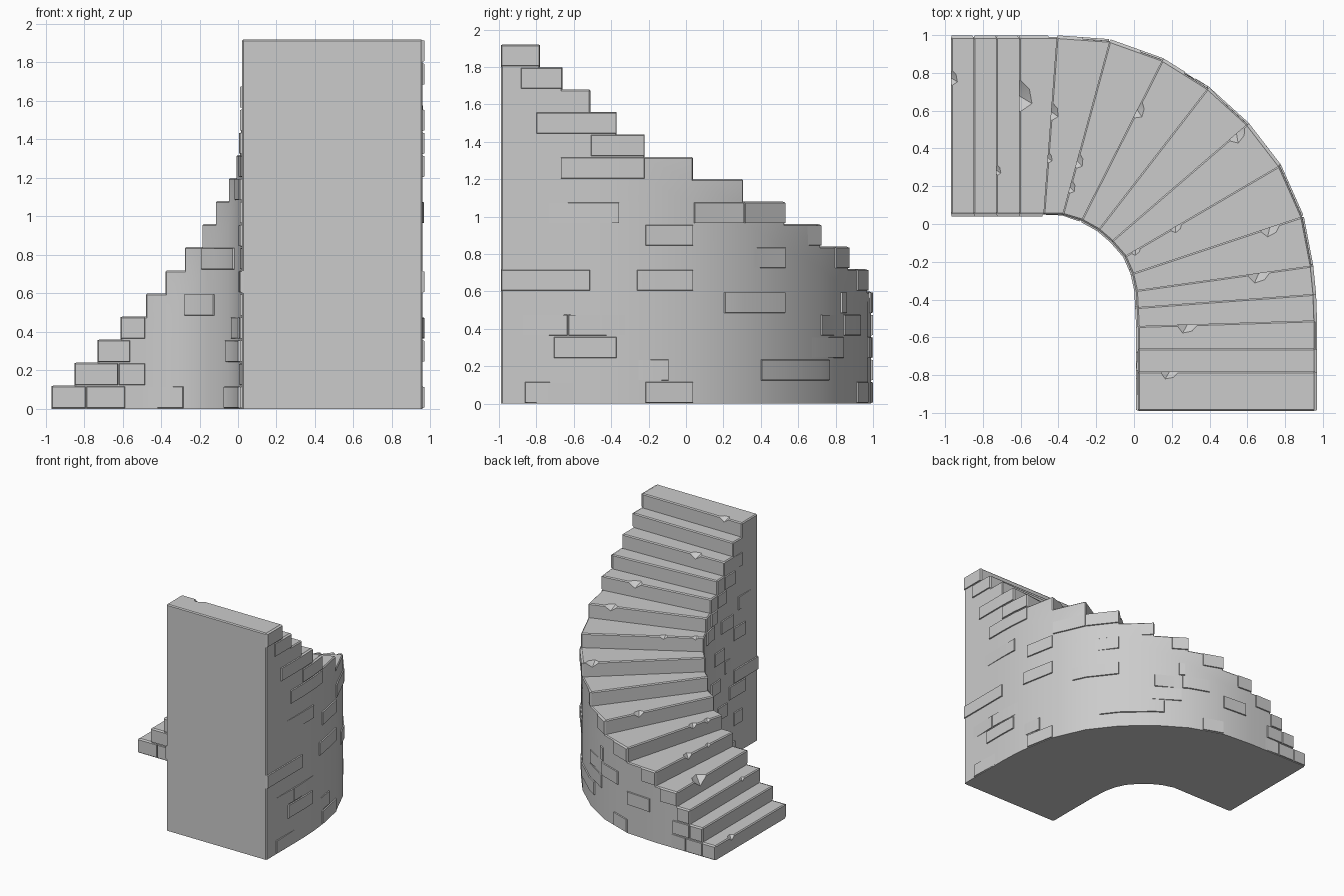
import bpy, bmesh, math
from mathutils import Vector

cube = bpy.data.objects.get("Cube")
if cube:
    bpy.data.objects.remove(cube, do_unlink=True)

RISE = 0.12
STEPS = 16

# Nosing line of every step: inner end, outer end (last one is the tall end wall)
LINES = [
    (-.97, .05, -.97, .99), (-.85, .05, -.85, .99), (-.73, .05, -.73, .99),
    (-.61, .05, -.61, .99), (-.48, .05, -.41, .99), (-.38, .05, -.13, .97),
    (-.28, .02, .15, .87), (-.19, -.03, .39, .72), (-.12, -.09, .60, .53),
    (-.05, -.17, .77, .31), (-.01, -.26, .89, .04), (.01, -.35, .94, -.22),
    (.015, -.44, .955, -.37), (.02, -.54, .96, -.51), (.02, -.66, .96, -.66),
    (.02, -.78, .96, -.78), (.02, -.99, .96, -.99)]

# Broken chips along each nosing: position from inner to outer end, size
CHIPS = {1: [(.77, .035)], 3: [(.25, .025)], 4: [(.67, .07)], 5: [(.32, .025), (.58, .04)],
         6: [(.16, .03), (.31, .035)], 7: [(.69, .04)], 9: [(.92, .045)],
         10: [(.07, .025), (.33, .03)], 11: [(.81, .045)], 12: [(.70, .05)],
         14: [(.28, .045)], 16: [(.18, .04)]}

stone = bpy.data.materials.new("grey stone")
stone.use_nodes = True
GREY = (0.6, 0.6, 0.6, 1)
stone.diffuse_color = GREY
stone.node_tree.nodes["Principled BSDF"].inputs["Base Color"].default_value = GREY


def make_object(name, bm):
    mesh = bpy.data.meshes.new(name)
    bmesh.ops.recalc_face_normals(bm, faces=bm.faces)
    bm.to_mesh(mesh)
    bm.free()
    mesh.materials.append(stone)
    obj = bpy.data.objects.new(name, mesh)
    bpy.context.collection.objects.link(obj)
    bpy.ops.object.select_all(action='DESELECT')
    obj.select_set(True)
    bpy.context.view_layer.objects.active = obj
    bpy.ops.object.shade_smooth_by_angle(angle=math.radians(30))


def wall_point(side, u):
    """Point and outward direction on a side wall, u counted in steps."""
    i = min(int(u), STEPS)
    p = Vector(LINES[i - 1]).lerp(Vector(LINES[i]), u - i)
    inner, outer = Vector((p[0], p[1], 0)), Vector((p[2], p[3], 0))
    out = (outer - inner).normalized()
    return (outer, out) if side == "outer" else (inner, -out)


# Stair body: treads, risers, side walls in courses, end wall and underside
bm = bmesh.new()


def corner(side, i, k):
    return wall_point(side, i)[0] + Vector((0, 0, k * RISE))


def face(points):
    bm.faces.new([bm.verts.new(p) for p in points])


def nosing(i):
    """Front edge of a step as seen from its tread and its riser, with chips cut in."""
    start, end = corner("inner", i, i), corner("outer", i, i)
    along = (end - start).normalized()
    back = Vector((along.y, -along.x, 0))
    on_tread, on_riser = [start], [start]
    for t, size in CHIPS.get(i, []):
        mid = start.lerp(end, t)
        a, b = mid - along * size * 1.3, mid + along * size * 1.3
        c = mid - along * size * 0.6 + back * size
        d = mid + along * size * 0.5 + back * size * 0.8
        low = mid - Vector((0, 0, size * 0.9))
        on_tread += [a, c, d, b]
        on_riser += [a, low, b]
        for tri in ((a, c, low), (c, d, low), (d, b, low)):
            face(tri)
    return on_tread + [end], on_riser + [end]


for i in range(1, STEPS + 1):
    for side in ("inner", "outer"):
        for k in range(i):
            face([corner(side, i, k), corner(side, i + 1, k),
                  corner(side, i + 1, k + 1), corner(side, i, k + 1)])
    on_tread, on_riser = nosing(i)
    face(on_tread + [corner("outer", i + 1, i), corner("inner", i + 1, i)])
    face(on_riser + [corner("outer", i, i - 1), corner("inner", i, i - 1)])
    face([corner("inner", i, 0), corner("outer", i, 0),
          corner("outer", i + 1, 0), corner("inner", i + 1, 0)])
    end = STEPS + 1
    face([corner("inner", end, i - 1), corner("outer", end, i - 1),
          corner("outer", end, i), corner("inner", end, i)])
bmesh.ops.remove_doubles(bm, verts=bm.verts, dist=0.0005)
bmesh.ops.recalc_face_normals(bm, faces=bm.faces)
edges = [e for e in bm.edges if e.is_convex and e.calc_face_angle(0) > 1.25
         and max(v.co.z for v in e.verts) > 0.01]
bmesh.ops.bevel(bm, geom=edges, offset=0.008, segments=1, profile=0.5,
                affect='EDGES', clamp_overlap=True)
make_object("stair_body", bm)

# Raised stones by course: start, end; a third value 1 makes the stone sink flush at its end
OUTER = {
    0: [(1, 2), (2, 3.3), (3.3, 4.6, 1), (6, 6.6), (11, 12), (16.4, 14, 1)],
    1: [(2, 3), (3, 4.2), (7.7, 9.6), (11.5, 12.5, 1)],
    2: [(3, 4), (5.2, 6), (7.2, 8.6, 1), (13, 15.4)],
    3: [(4, 4.8), (6.4, 7.2), (8, 7.2, 1), (14.8, 12, 1), (14.8, 17, 1)],
    4: [(5, 5.5), (7.1, 7.3), (9, 10.4)],
    5: [(6, 6.6), (11, 12.3), (14, 17)],
    6: [(7, 7.5), (9, 10, 1)],
    7: [(8, 8.5, 1), (11, 12)],
    8: [(9, 10), (10, 11), (12.9, 16.5, 1)],
    10: [(12, 15.1)], 11: [(12, 14)], 12: [(13, 16.1)],
    14: [(15, 16.5)], 15: [(16, 17)]}
INNER = {
    0: [(1, 2.5), (2.5, 4.2), (7, 4.2, 1), (9.7, 12), (14, 15.2)],
    1: [(2, 3.9), (3.9, 5), (13, 14.5, 1)],
    2: [(3, 4.4), (9.8, 12), (15, 16)],
    3: [(4, 5), (10.5, 12), (13, 14.3)],
    4: [(7, 9), (14.5, 16.2)],
    5: [(12, 13.4), (15, 17)],
    6: [(8, 10.8), (14, 15, 1)],
    7: [(12.5, 14)], 8: [(15, 16.2)], 9: [(11, 12.5), (13.5, 15)],
    10: [(12, 13), (15.5, 17, 1)], 11: [(13, 14.2)], 12: [(14, 15.2)],
    13: [(16, 14.8, 1)]}


def add_stone(bm, side, course, start, end, sinks=0):
    lo, hi = min(start, end), max(start, end)
    us = [lo] + [n for n in range(1, STEPS + 1) if lo < n < hi] + [hi]
    z0, z1 = course * RISE, (course + 1) * RISE
    rings = []
    for j, u in enumerate(us):
        p, out = wall_point(side, u)
        proud = 0.009 - sinks * 0.012 * (u - start) / (end - start)
        # front face is inset a little so the stone has chamfered edges
        along = Vector((0, 0, 0))
        if j in (0, len(us) - 1):
            toward = wall_point(side, us[1] if j == 0 else us[-2])[0] - p
            along = toward.normalized() * 0.005
        front = p + along + out * proud
        behind = p - out * 0.01
        ring = [behind + Vector((0, 0, z0 + 0.002)), front + Vector((0, 0, z0 + 0.007)),
                front + Vector((0, 0, z1 - 0.007)), behind + Vector((0, 0, z1 - 0.002))]
        rings.append([bm.verts.new(c) for c in ring])
    for a, b in zip(rings, rings[1:]):
        for k in range(4):
            bm.faces.new((a[k], a[(k + 1) % 4], b[(k + 1) % 4], b[k]))
    bm.faces.new(rings[0])
    bm.faces.new(rings[-1])


for side, table in (("outer", OUTER), ("inner", INNER)):
    bm = bmesh.new()
    for course, stones in table.items():
        for s in stones:
            add_stone(bm, side, course, *s)
    make_object(side + "_wall_stones", bm)
